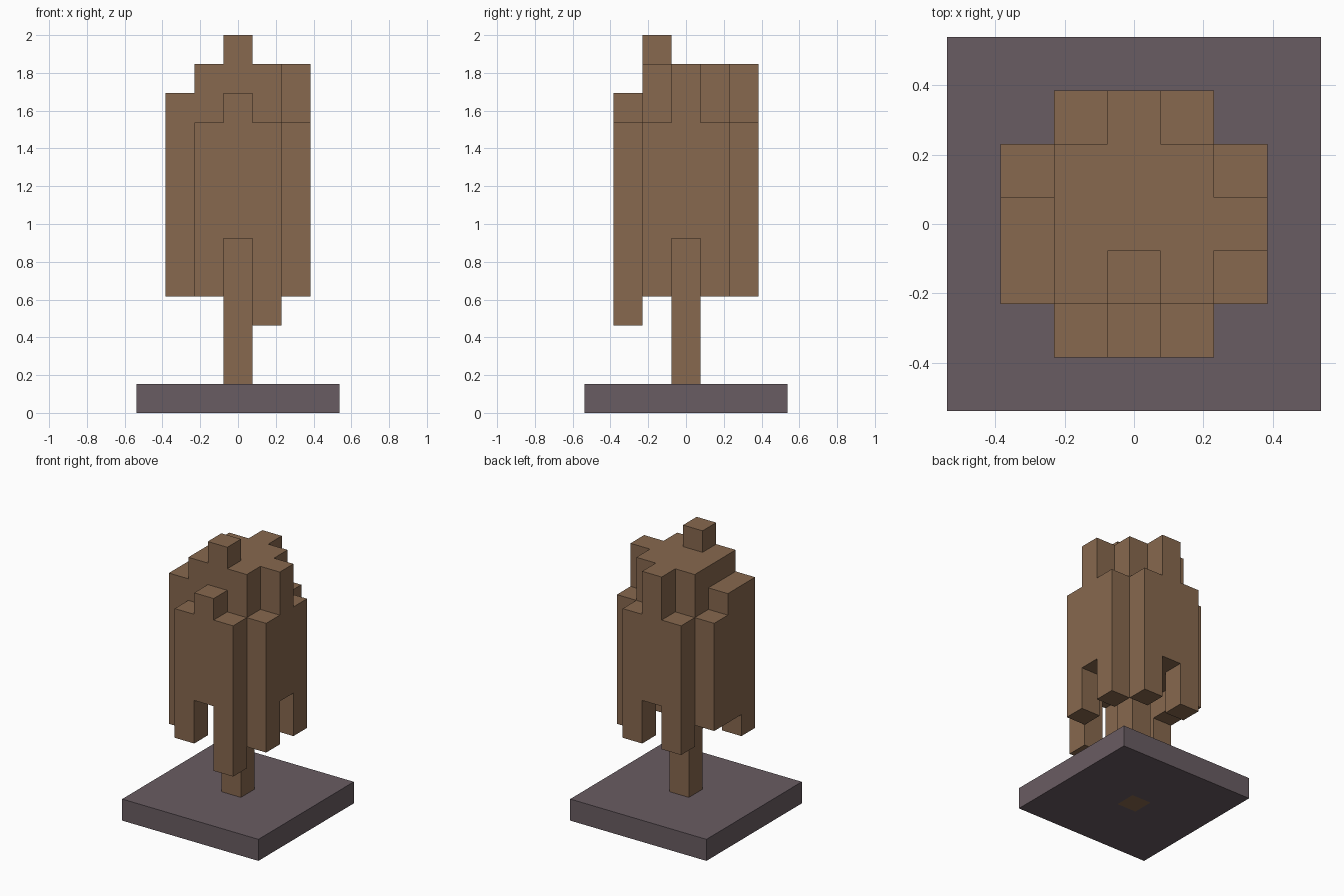
import bpy, bmesh
from mathutils import Vector

U = 2 / 13  # edge of one block

if "Cube" in bpy.data.objects:
    bpy.data.objects.remove(bpy.data.objects["Cube"])


def material(name, rgb):
    mat = bpy.data.materials.new(name)
    mat.use_nodes = True
    mat.diffuse_color = (*rgb, 1)
    mat.node_tree.nodes["Principled BSDF"].inputs["Base Color"].default_value = (*rgb, 1)
    return mat


def block_part(name, columns, mat):
    """Build one clean shell from {(x, y): (bottom, top)} columns of blocks."""
    cells = {(x, y, z) for (x, y), (lo, hi) in columns.items() for z in range(lo, hi)}
    bm = bmesh.new()
    for cell in sorted(cells):
        for axis in range(3):
            for sign in (-1, 1):
                beside = list(cell)
                beside[axis] += sign
                if tuple(beside) in cells:
                    continue
                normal, a, b = Vector(), Vector(), Vector()
                normal[axis] = sign / 2
                a[(axis + 1) % 3] = sign / 2
                b[(axis + 2) % 3] = 1 / 2
                centre = Vector(cell) + Vector((0, 0, 1 / 2)) + normal
                bm.faces.new([bm.verts.new((centre + a * i + b * j) * U)
                              for i, j in ((-1, -1), (1, -1), (1, 1), (-1, 1))])
    # Merge the blocks into large flat faces
    bmesh.ops.remove_doubles(bm, verts=bm.verts, dist=U / 100)
    bmesh.ops.dissolve_limit(bm, angle_limit=0.01, verts=bm.verts, edges=bm.edges)
    mesh = bpy.data.meshes.new(name)
    bm.to_mesh(mesh)
    bm.free()
    mesh.materials.append(mat)
    obj = bpy.data.objects.new(name, mesh)
    bpy.context.collection.objects.link(obj)
    return obj


brown = material("bark brown", (0.242, 0.139, 0.077))
stone = material("purple grey stone", (0.141, 0.107, 0.122))

# Square base with a socket that the trunk fills
span = range(-3, 4)
block_part("base", {(x, y): (0, 1) for x in span for y in span if (x, y) != (0, 0)}, stone)

# Trunk
block_part("trunk", {(0, 0): (0, 6)}, brown)

# Crown: solid middle with a raised tip
crown = {(x, y): (6, 12) for x in (-1, 0, 1) for y in (-1, 0, 1)}
crown[0, -1] = (6, 13)

# Hanging strands around the middle, with a gap in each side
for s in (-1, 1):
    for t in (-1, 1):
        crown[2 * s, t] = (4, 10)
        crown[t, 2 * s] = (4, 10)
    crown[2 * s, 0] = (6, 12)
    crown[0, 2 * s] = (6, 12)

# Uneven strands
crown[1, -2] = (3, 10)
crown[0, -2] = (6, 11)
crown[-2, -1] = (4, 11)
crown[-2, 0] = (5, 11)
crown[-2, 1] = (5, 10)
block_part("crown", crown, brown)
